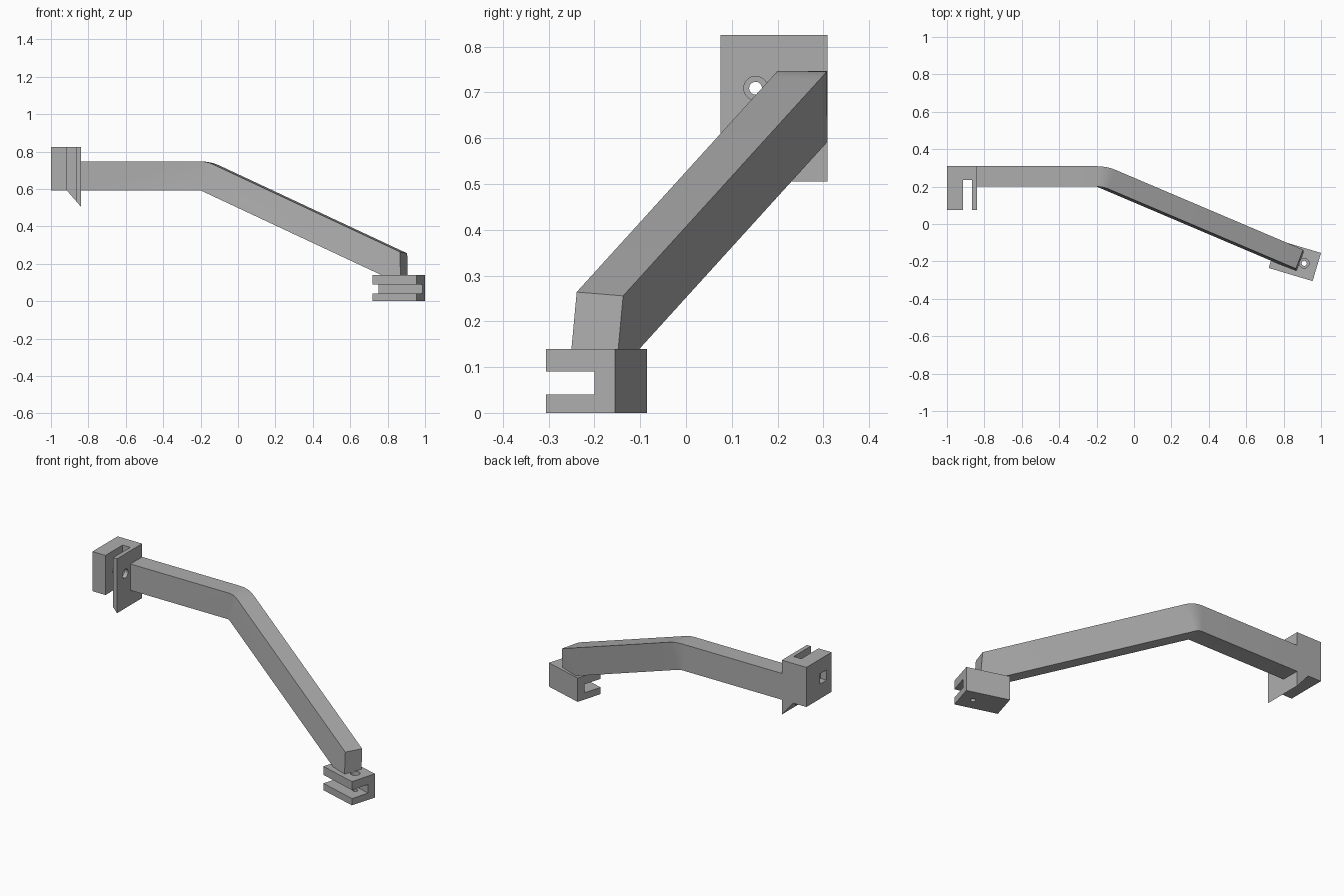
import bpy, bmesh, math
from mathutils import Vector, Matrix

if "Cube" in bpy.data.objects:
    bpy.data.objects.remove(bpy.data.objects["Cube"])

GREY = (0.42, 0.42, 0.42, 1)
grey = bpy.data.materials.new("plain_grey")
grey.use_nodes = True
grey.diffuse_color = GREY
grey.node_tree.nodes["Principled BSDF"].inputs["Base Color"].default_value = GREY


def make(name, bm):
    bmesh.ops.recalc_face_normals(bm, faces=bm.faces)
    mesh = bpy.data.meshes.new(name)
    bm.to_mesh(mesh)
    bm.free()
    mesh.materials.append(grey)
    ob = bpy.data.objects.new(name, mesh)
    bpy.context.collection.objects.link(ob)
    return ob


def prism(name, profile, axis_vec):
    """Extrude a closed outline along a vector."""
    bm = bmesh.new()
    face = bm.faces.new([bm.verts.new(p) for p in profile])
    out = bmesh.ops.extrude_face_region(bm, geom=[face])
    bmesh.ops.translate(bm, vec=axis_vec,
                        verts=[v for v in out["geom"] if isinstance(v, bmesh.types.BMVert)])
    return make(name, bm)


def box(name, lo, hi):
    lo, hi = Vector(lo), Vector(hi)
    bm = bmesh.new()
    m = Matrix.Translation((lo + hi) / 2) @ Matrix.Diagonal((*(hi - lo), 1))
    bmesh.ops.create_cube(bm, size=1, matrix=m)
    return make(name, bm)


def rod(name, centre, radius, length, turn=Matrix()):
    bm = bmesh.new()
    bmesh.ops.create_cone(bm, cap_ends=True, segments=32, radius1=radius, radius2=radius,
                          depth=length, matrix=Matrix.Translation(centre) @ turn)
    return make(name, bm)


def cut(ob, cutters):
    """Subtract the cutters, bake the result and discard them."""
    for c in cutters:
        c.hide_render = True
        mod = ob.modifiers.new("cut", "BOOLEAN")
        mod.operation, mod.solver, mod.object = "DIFFERENCE", "EXACT", c
    graph = bpy.context.evaluated_depsgraph_get()
    mesh = bpy.data.meshes.new_from_object(ob.evaluated_get(graph))
    ob.modifiers.clear()
    ob.data = mesh
    for c in cutters:
        bpy.data.objects.remove(c)


# Upper clip: slotted block with a sloping underside and a bolt hole
outline = [(-1, .825), (-.84, .825), (-.84, .505), (-.915, .592), (-1, .592)]
upper_clip = prism("upper_clip", [(x, .075, z) for x, z in outline], (0, .234, 0))
along_x = Matrix.Rotation(math.pi / 2, 4, "Y")
by, bz = .152, .709
cut(upper_clip, [
    box("slot", (-.915, 0, .4), (-.865, .235, .9)),
    rod("bolt_hole", (-.95, by, bz), .014, .14, along_x),
    rod("head_hole", (-.85, by, bz), .026, .06, along_x),
    box("nut_pocket", (-1.05, by - .03, bz - .03), (-.96, by + .03, bz + .03)),
])

# Lower clip: slotted block, turned to follow the arm
lower_clip = box("lower_clip", (-.1225, -.0785, 0), (.1225, .0785, .14))
cut(lower_clip, [
    box("slot", (-.2, -.2, .04), (.2, .032, .09)),
    rod("bolt_hole", (.052, 0, .02), .014, .08),
    rod("head_hole", (.052, 0, .12), .026, .08),
])
lower_clip.data.transform(Matrix.Translation((.86, -.195, 0))
                          @ Matrix.Rotation(math.radians(-16.6), 4, "Z"))

# Arm: straight run, elbow swung about its inner corner, sloping run
W, H = .109, .155
pivot = Vector((-.2, .2, .592))
slope = Vector((1, -.425, -.468)).normalized()
full = Vector((1, 0, 0)).rotation_difference(slope)
section = [Vector((0, 0, H)), Vector((0, W, H)), Vector((0, W, 0)), Vector((0, 0, 0))]

rings = [[p + Vector((-.84, pivot.y, pivot.z)) for p in section]]
STEPS = 4
for i in range(STEPS + 1):
    turn = Matrix.Rotation(full.angle * i / STEPS, 3, full.axis)
    rings.append([pivot + turn @ p for p in section])
# the end face leans back to upright
rings.append([p + slope * (1.188 + .5 * (H - s.z)) for p, s in zip(rings[-1], section)])

bm = bmesh.new()
loops = [[bm.verts.new(p) for p in r] for r in rings]
for n, (a, b) in enumerate(zip(loops, loops[1:])):
    for k in range(4):
        j = (k + 1) % 4
        quad = [a[k], a[j], b[j], b[k]]
        # the inner corner stays put through the elbow
        if 1 <= n <= STEPS and 3 in (k, j):
            quad = [a[k], a[j], b[j]] if j != 3 else [a[k], a[j], b[k]]
            if k == 3:
                quad = [a[k], a[j], b[j]]
        bm.faces.new(quad)
bm.faces.new(loops[0])
bm.faces.new(loops[-1])
bmesh.ops.remove_doubles(bm, verts=bm.verts, dist=1e-5)

# trim the arm flat where it sits on the lower clip
geom = bm.verts[:] + bm.edges[:] + bm.faces[:]
res = bmesh.ops.bisect_plane(bm, geom=geom, plane_co=(0, 0, .14), plane_no=(0, 0, 1),
                             clear_inner=True)
bmesh.ops.holes_fill(bm, edges=[e for e in res["geom_cut"] if isinstance(e, bmesh.types.BMEdge)])
arm = make("arm", bm)

for ob in (arm, upper_clip, lower_clip):
    bpy.ops.object.select_all(action="DESELECT")
    ob.select_set(True)
    bpy.context.view_layer.objects.active = ob
    bpy.ops.object.shade_smooth_by_angle(angle=math.radians(30))
